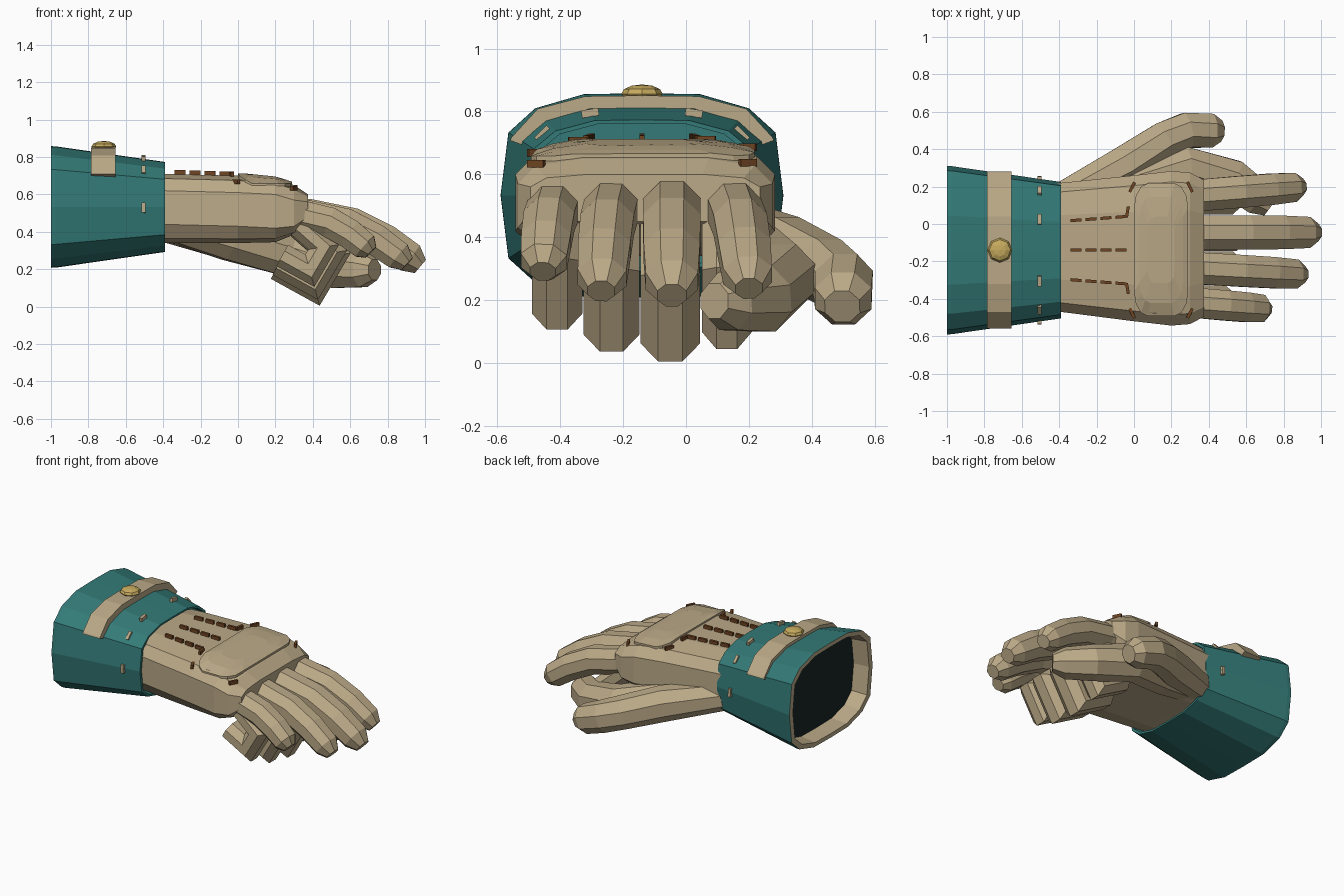
import bpy, bmesh, math
from mathutils import Vector, Matrix

if "Cube" in bpy.data.objects:
    bpy.data.objects.remove(bpy.data.objects["Cube"])


def material(name, rgb):
    m = bpy.data.materials.new(name)
    m.diffuse_color = (*rgb, 1)
    m.use_nodes = True
    m.node_tree.nodes["Principled BSDF"].inputs["Base Color"].default_value = m.diffuse_color
    return m


TAN = material("tan_leather", (0.50, 0.40, 0.245))
TEAL = material("teal_cloth", (0.033, 0.195, 0.185))
DARK = material("dark_lining", (0.009, 0.018, 0.018))
BROWN = material("brown_thread", (0.16, 0.058, 0.016))
GOLD = material("gold_metal", (0.56, 0.40, 0.11))
YC = -0.14  # centre line of the cuff


def finish(name, bm, *mats):
    bmesh.ops.recalc_face_normals(bm, faces=bm.faces)
    me = bpy.data.meshes.new(name)
    bm.to_mesh(me)
    bm.free()
    for m in mats:
        me.materials.append(m)
    ob = bpy.data.objects.new(name, me)
    bpy.context.collection.objects.link(ob)
    return ob


def loft(name, rings, *mats, slots=None):
    """Skin a list of closed rings and cap both ends; slots = material per band."""
    bm = bmesh.new()
    vs = [[bm.verts.new(p) for p in r] for r in rings]
    n = len(rings[0])
    for k in range(len(vs) - 1):
        for i in range(n):
            j = (i + 1) % n
            f = bm.faces.new((vs[k][i], vs[k][j], vs[k + 1][j], vs[k + 1][i]))
            f.material_index = slots[k] if slots else 0
    bm.faces.new(vs[0][::-1]).material_index = slots[-1] if slots else 0
    bm.faces.new(vs[-1]).material_index = slots[-2] if slots else 0
    return finish(name, bm, *mats)


def tube(name, path, radii, up=None, wide=1.0):
    """Eight sided finger along a path with mitred bends."""
    pts = [Vector(p) for p in path]
    rings = []
    for i, p in enumerate(pts):
        a = (p - pts[i - 1]).normalized() if i else None
        b = (pts[i + 1] - p).normalized() if i < len(pts) - 1 else None
        t = ((a or b) + (b or a)).normalized()
        miter = 1 / max(0.6, t.dot(a or b))
        side = t.cross(Vector(up)) if up else Vector((0, 1, 0)) - t * t.y
        side.normalize()
        top = side.cross(t)
        r = radii[i]
        rings.append([p + side * r * wide * math.cos(w) + top * r * miter * math.sin(w)
                      for w in [math.pi * (k + 0.5) / 4 for k in range(8)]])
    return loft(name, rings, TAN)


def box(name, loc, size, mat, rot):
    bm = bmesh.new()
    bmesh.ops.create_cube(bm, size=1, matrix=Matrix.Translation(loc) @ rot @ Matrix.Diagonal((*size, 1)))
    return finish(name, bm, mat)


# Cuff: rounded tapering sleeve with a pale hem and a dark recessed opening
QUARTER = [(0.45, 0), (0.425, 0.2), (0.34, 0.277), (0.185, 0.322), (0, 0.325)]
HALF = QUARTER + [(-y, z) for y, z in QUARTER[-2::-1]]
PROFILE = HALF + [(y, -z) for y, z in HALF[-2:0:-1]]


def cuff_scale(x):
    t = max(0, x + 0.98) / 0.59
    return 1 - 0.19 * t, 1 - 0.26 * t


def cuff_ring(x, k=1.0):
    sy, sz = cuff_scale(x)
    return [(x, YC + y * sy * k, 0.533 + z * sz * k) for y, z in PROFILE]


loft("cuff", [cuff_ring(-0.89, 0.92), cuff_ring(-1, 0.915), cuff_ring(-1), cuff_ring(-0.975),
              cuff_ring(-0.39), cuff_ring(-0.39, 0.95), cuff_ring(-0.80, 0.90)],
     TEAL, TAN, DARK, slots=[1, 1, 0, 0, 0, 0, 2])

# Strap wrapped over the upper half of the cuff
sy, sz = cuff_scale(-0.72)
arc = [(0.43, 0.167 / sz)] + HALF[1:-1] + [(-0.43, 0.167 / sz)]
rings = []
for y, z in arc:
    outer = (YC + y * sy * 1.065, 0.533 + z * sz + (0.03 if z > 0.21 else 0.008))
    inner = (YC + y * sy * 0.93, 0.533 + z * sz * 0.93)
    rings.append([(-0.785, *outer), (-0.655, *outer), (-0.655, *inner), (-0.785, *inner)])
loft("cuff_strap", rings, TAN)

# Domed button on the strap
bm = bmesh.new()
bmesh.ops.create_uvsphere(bm, u_segments=8, v_segments=6, radius=1,
                          matrix=Matrix.Translation((-0.717, YC, 0.856)) @ Matrix.Diagonal((0.066, 0.066, 0.03, 1)))
finish("strap_button", bm, GOLD)

# Pale stitches round the front of the cuff
for s in (-1, 1):
    for y, z, tilt in [(0.165, 0.795, 0.15), (0.315, 0.728, 0.8), (0.383, 0.53, 1.52)]:
        box("cuff_stitch", (-0.505, YC + s * y, z), (0.02, 0.055, 0.024), TAN,
            Matrix.Rotation(-s * tilt, 4, 'X'))

# Hand: x, centre y, half width, bottom, lower edge, upper edge, top
HAND = [(-0.48, -0.125, 0.335, 0.35, 0.44, 0.62, 0.71),
        (-0.39, -0.125, 0.345, 0.34, 0.44, 0.62, 0.71),
        (0.0, -0.13, 0.390, 0.34, 0.43, 0.61, 0.70),
        (0.20, -0.13, 0.413, 0.345, 0.42, 0.60, 0.68),
        (0.30, -0.13, 0.405, 0.385, 0.43, 0.57, 0.65),
        (0.375, -0.13, 0.365, 0.45, 0.48, 0.56, 0.60)]
rings = []
for x, c, w, b, lo, hi, t in HAND:
    half = [(0.55, b), (0.86, b + (lo - b) * 0.25), (1, lo), (1, hi), (0.86, hi + (t - hi) * 0.72), (0.5, t)]
    rings.append([(x, c + w * k, z) for k, z in half] + [(x, c - w * k, z) for k, z in half[::-1]])
loft("hand_body", rings, TAN)


def hand_top(x, y):
    """Height of the back of the hand."""
    for p, q in zip(HAND, HAND[1:]):
        if x <= q[0]:
            t = (x - p[0]) / (q[0] - p[0])
            w, hi, top = (p[i] + (q[i] - p[i]) * t for i in (2, 5, 6))
            k = abs(y + 0.13) / w
            drop = (top - hi) * (max(0, k - 0.5) / 0.36 * 0.28 + max(0, k - 0.86) * 5.1)
            return top - drop


# Knuckle pad: rounded plate following the back of the hand
outline = []
for cx, cy, a0 in [(0.215, 0.085, 0), (0.075, 0.085, 90), (0.075, -0.36, 180), (0.215, -0.36, 270)]:
    outline += [(cx + 0.075 * math.cos(math.radians(a0 + d)), cy + 0.133 * math.sin(math.radians(a0 + d)))
                for d in (0, 30, 60, 90)]
rings = []
for k, lift in [(1, -0.02), (1, 0.016), (0.8, 0.016), (0.5, 0.016)]:
    ring = [(0.145 + (x - 0.145) * k, YC + (y - YC) * k) for x, y in outline]
    rings.append([(x, y, hand_top(x, y) + lift) for x, y in ring])
loft("knuckle_pad", rings, TAN)


# Brown stitching: three rows plus the corner tacks of the pad
def stitch(x, y, turn, lift=0.01):
    box("hand_stitch", (x, y, hand_top(x, y) + lift), (0.058, 0.016, 0.024), BROWN, Matrix.Rotation(turn, 4, 'Z'))


for i in range(4):
    x = -0.31 + i * 0.08
    stitch(x, YC, 0)
    for s in (-1, 1):
        stitch(x, YC + s * (0.16 + 0.006 * i), s * 0.08)
for s in (-1, 1):
    stitch(-0.035, YC + s * 0.205, s * 1.4)
    stitch(-0.01, YC + s * 0.337, s * 1.1)
    stitch(0.299, YC + s * 0.337, -s * 1.1, 0.006)

# Extended fingers: base y, tip y, length from the knuckle, thickness, drop
FINGERS = [("index", 0.15, 0.20, 0.585, 0.93, 0.92), ("middle", -0.045, -0.045, 0.665, 1.0, 1.0),
           ("ring", -0.235, -0.27, 0.595, 0.93, 0.95), ("little", -0.42, -0.455, 0.40, 0.88, 0.72)]
STEPS = [(-0.2, 0, 0.094), (0.1, 0, 0.099), (0.45, -0.048, 0.099), (0.72, -0.135, 0.097),
         (0.92, -0.225, 0.09), (1.0, -0.27, 0.05)]
for name, y0, y1, length, thick, drop in FINGERS:
    tube(name + "_finger",
         [(0.31 + length * u, y0 + (y1 - y0) * max(0, u), 0.485 + dz * drop) for u, dz, r in STEPS],
         [r * thick for u, dz, r in STEPS])

# Curled fingers folded under the palm
CURL = [(-0.05, 0.04), (0.20, -0.18), (0.10, -0.35), (-0.10, -0.24)]
for name, y, s, w in [("index", 0.13, 0.9, 0.086), ("middle", -0.05, 1.0, 0.102),
                      ("ring", -0.237, 0.92, 0.097), ("little", -0.41, 0.74, 0.087)]:
    r = 0.078 * (0.6 + 0.4 * s)
    tube(name + "_curled_finger", [(0.31 + dx * s, y, 0.452 + dz * s) for dx, dz in CURL], [r] * 4, wide=w / r)

# Two thumbs: one open to the side, one folded across the palm
tube("open_thumb", [(-0.45, 0.10, 0.45), (-0.05, 0.31, 0.36), (0.16, 0.445, 0.295), (0.28, 0.50, 0.255),
                    (0.41, 0.50, 0.205), (0.46, 0.497, 0.18)],
     [0.09, 0.115, 0.108, 0.102, 0.097, 0.06], up=(0, 0, 1))
tube("folded_thumb", [(-0.40, 0.06, 0.45), (-0.05, 0.19, 0.36), (0.28, 0.305, 0.27), (0.53, 0.24, 0.205),
                      (0.67, 0.135, 0.197), (0.73, 0.09, 0.197)],
     [0.09, 0.12, 0.115, 0.112, 0.1, 0.06], up=(0, 0, 1))
